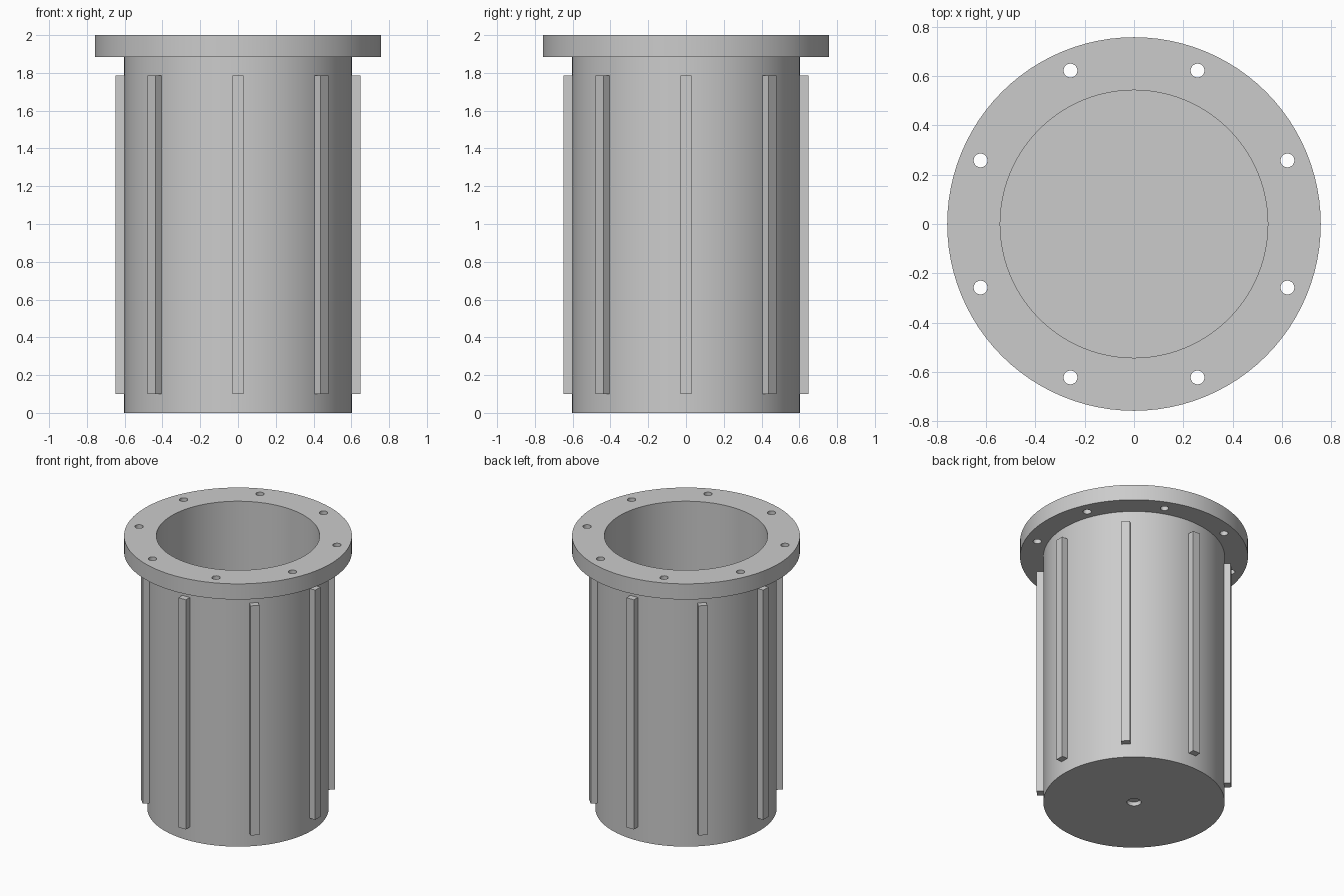
import bpy, bmesh, math
from mathutils import Matrix

if "Cube" in bpy.data.objects:
    bpy.data.objects.remove(bpy.data.objects["Cube"])

SEGS = 96
grey = bpy.data.materials.new("plain_grey")
grey.diffuse_color = (0.6, 0.6, 0.6, 1)
grey.use_nodes = True
grey.node_tree.nodes["Principled BSDF"].inputs["Base Color"].default_value = grey.diffuse_color


def finish(bm, name):
    bmesh.ops.recalc_face_normals(bm, faces=bm.faces)
    me = bpy.data.meshes.new(name)
    bm.to_mesh(me)
    bm.free()
    me.materials.append(grey)
    ob = bpy.data.objects.new(name, me)
    bpy.context.collection.objects.link(ob)
    return ob


def activate(ob):
    bpy.ops.object.select_all(action='DESELECT')
    ob.select_set(True)
    bpy.context.view_layer.objects.active = ob


# Flanged cup: lathe profile (radius, z) from the underside recess to the inner floor
profile = [(0, 0.03), (0.048, 0.03), (0.048, 0), (0.603, 0), (0.603, 1.885),
           (0.758, 1.885), (0.758, 2), (0.543, 2), (0.543, 0.1), (0, 0.1)]
bm = bmesh.new()
pts = [bm.verts.new((r, 0, z)) for r, z in profile]
edges = [bm.edges.new(pair) for pair in zip(pts, pts[1:])]
bmesh.ops.spin(bm, geom=pts + edges, cent=(0, 0, 0), axis=(0, 0, 1),
               angle=math.tau, steps=SEGS, use_merge=True)
bmesh.ops.remove_doubles(bm, verts=bm.verts, dist=1e-4)
cup = finish(bm, "flanged_cup")

# Eight bolt holes through the flange, midway between the ribs
bm = bmesh.new()
for i in range(8):
    a = math.radians(22.5 + 45 * i)
    place = Matrix.Translation((0.674 * math.cos(a), 0.674 * math.sin(a), 1.94))
    bmesh.ops.create_cone(bm, cap_ends=True, segments=32, radius1=0.028,
                          radius2=0.028, depth=0.3, matrix=place)
cutter = finish(bm, "bolt_hole_cutter")
cutter.hide_render = True
activate(cup)
mod = cup.modifiers.new("bolt_holes", 'BOOLEAN')
mod.object = cutter
mod.operation = 'DIFFERENCE'
mod.solver = 'EXACT'
bpy.ops.object.modifier_apply(modifier=mod.name)
bpy.data.objects.remove(cutter, do_unlink=True)
bpy.ops.object.shade_smooth_by_angle(angle=math.radians(30))

# Eight vertical ribs around the wall, slightly sunk into it
for i in range(8):
    bm = bmesh.new()
    shape = (Matrix.Rotation(math.radians(45 * i), 4, 'Z')
             @ Matrix.Translation((0.6175, 0, 0.9425))
             @ Matrix.Diagonal((0.061, 0.06, 1.685, 1)))
    bmesh.ops.create_cube(bm, size=1, matrix=shape)
    finish(bm, f"rib_{i + 1}")
